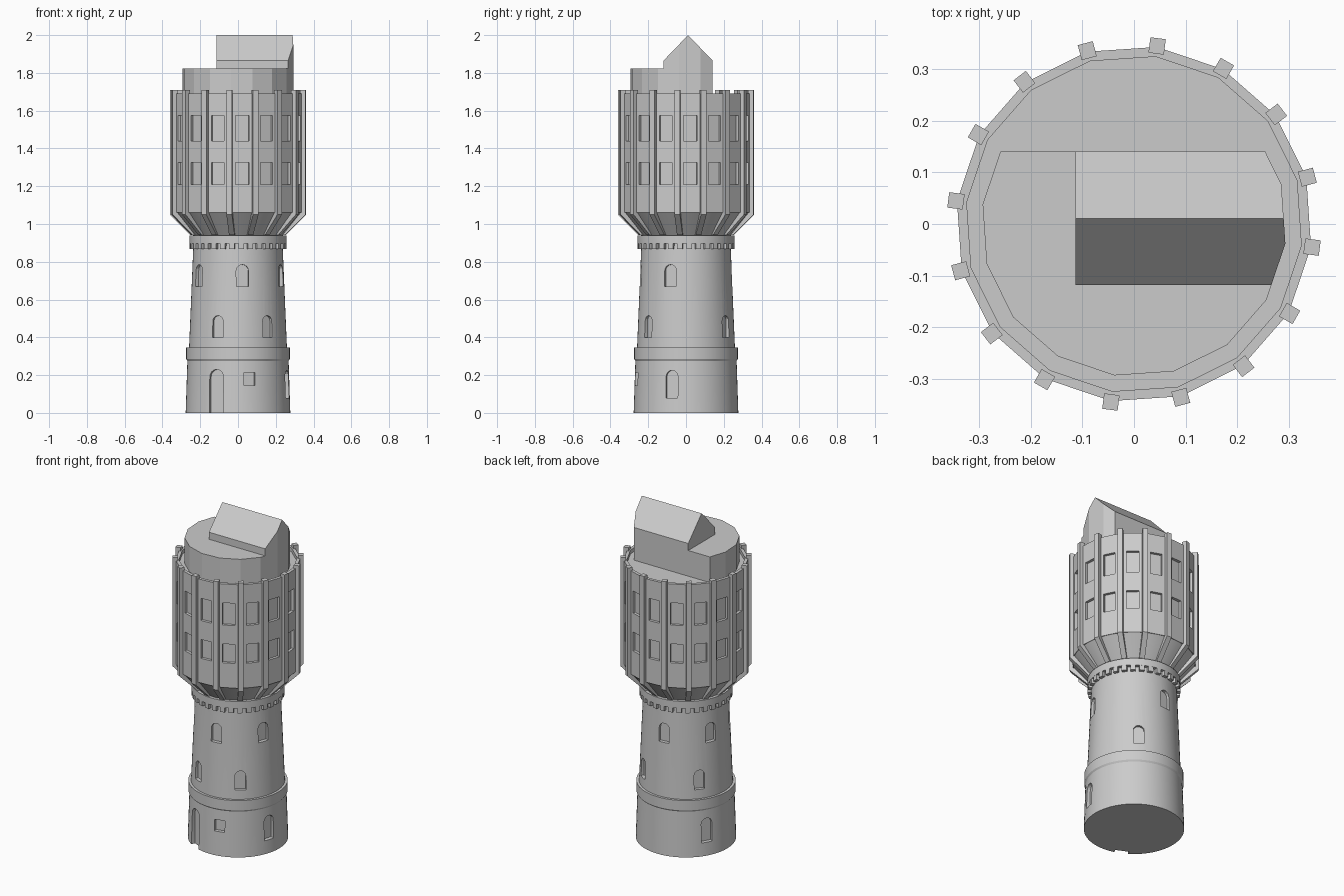
import bpy, bmesh, math
from mathutils import Vector, Matrix

if "Cube" in bpy.data.objects:
    bpy.data.objects.remove(bpy.data.objects["Cube"])

STEP = math.tau / 16
TURN = math.radians(-7.4)          # angle of the first rib

stone = bpy.data.materials.new("grey_stone")
stone.diffuse_color = (0.6, 0.6, 0.6, 1)
stone.use_nodes = True
stone.node_tree.nodes["Principled BSDF"].inputs["Base Color"].default_value = stone.diffuse_color


def finish(name, bm, smooth=False):
    bmesh.ops.recalc_face_normals(bm, faces=bm.faces[:])
    mesh = bpy.data.meshes.new(name)
    bm.to_mesh(mesh)
    bm.free()
    mesh.materials.append(stone)
    ob = bpy.data.objects.new(name, mesh)
    bpy.context.collection.objects.link(ob)
    if smooth:
        shade(ob)
    return ob


def select(ob):
    bpy.ops.object.select_all(action='DESELECT')
    ob.select_set(True)
    bpy.context.view_layer.objects.active = ob


def shade(ob):
    select(ob)
    bpy.ops.object.shade_smooth_by_angle(angle=math.radians(20))


def lathe(profile, sides, turn=0.0):
    """Closed solid turned from (radius, height) points, bottom to top."""
    bm = bmesh.new()
    rings = [[bm.verts.new((r * math.cos(turn + i * math.tau / sides),
                            r * math.sin(turn + i * math.tau / sides), z))
              for i in range(sides)] for r, z in profile]
    for a, b in zip(rings, rings[1:]):
        for i in range(sides):
            j = (i + 1) % sides
            bm.faces.new((a[i], a[j], b[j], b[i]))
    bm.faces.new(rings[0][::-1])
    bm.faces.new(rings[-1])
    return bm


def prism(bm, points, offset, matrix):
    """Extrude a 3D outline by offset, placed by matrix."""
    a = [bm.verts.new(matrix @ Vector(p)) for p in points]
    b = [bm.verts.new(matrix @ (Vector(p) + Vector(offset))) for p in points]
    bm.faces.new(a)
    bm.faces.new(b[::-1])
    for i in range(len(a)):
        j = (i + 1) % len(a)
        bm.faces.new((a[i], b[i], b[j], a[j]))


def opening(bm, angle, r_back, width, z0, z1, arched=True):
    """Window shaped cutter facing outwards at the given angle."""
    h = width / 2
    pts = [(r_back, -h, z0), (r_back, h, z0)]
    if arched:
        pts += [(r_back, h * math.cos(t), z1 - h + h * math.sin(t))
                for t in (math.pi * k / 8 for k in range(9))]
    else:
        pts += [(r_back, h, z1), (r_back, -h, z1)]
    prism(bm, pts, (0.1, 0, 0), Matrix.Rotation(angle, 4, 'Z'))


def cut(ob, bm):
    cutter = finish("window_cutter", bm)
    cutter.hide_render = True
    select(ob)
    mod = ob.modifiers.new("openings", 'BOOLEAN')
    mod.operation = 'DIFFERENCE'
    mod.solver = 'EXACT'
    mod.object = cutter
    bpy.ops.object.modifier_apply(modifier=mod.name)
    bpy.data.objects.remove(cutter)


# Tapered shaft with a projecting band
shaft = finish("shaft", lathe([(0.277, 0), (0.268, 0.275), (0.274, 0.285), (0.274, 0.345),
                               (0.259, 0.345), (0.237, 0.87), (0.235, 0.95)], 64))
holes = bmesh.new()
opening(holes, math.radians(-115), 0.25, 0.08, -0.02, 0.23)             # door
opening(holes, math.radians(-77), 0.25, 0.06, 0.145, 0.215, False)      # square window
for deg in (-16, 150):
    opening(holes, math.radians(deg), 0.25, 0.065, 0.08, 0.225)
for deg in (-115, -52, 56, 142):
    opening(holes, math.radians(deg), 0.236, 0.06, 0.4, 0.515)
for deg in (-149, -84.5, -20, 95, 159):
    opening(holes, math.radians(deg), 0.223, 0.065, 0.67, 0.785)
cut(shaft, holes)
shade(shaft)

# Collar with a row of teeth below it
finish("collar", lathe([(0.23, 0.897), (0.257, 0.897), (0.257, 0.94), (0.23, 0.94)], 64), True)
bm = bmesh.new()
for i in range(32):
    prism(bm, [(0.23, -0.014, 0.868), (0.256, -0.014, 0.868),
               (0.256, -0.014, 0.9), (0.23, -0.014, 0.9)], (0, 0.028, 0),
          Matrix.Rotation(TURN + i * STEP / 2, 4, 'Z'))
finish("collar_teeth", bm)

# Flared underside of the tank housing
finish("flare", lathe([(0.235, 0.935), (0.338, 1.062)], 64), True)

# Sixteen sided housing with a low parapet and sunken deck
housing = finish("housing", lathe([(0.3, 1.06), (0.345, 1.06), (0.345, 1.69), (0.326, 1.69),
                                   (0.326, 1.667)], 16, TURN))
holes = bmesh.new()
for i in range(16):
    for z0, z1 in ((1.21, 1.325), (1.44, 1.575)):
        opening(holes, TURN + (i + 0.5) * STEP, 0.322, 0.07, z0, z1, False)
cut(housing, holes)

# Ribs with slanted feet at every corner
bm = bmesh.new()
for i in range(16):
    prism(bm, [(0.332, -0.015, 1.71), (0.362, -0.015, 1.71), (0.362, -0.015, 1.05),
               (0.255, -0.015, 0.943), (0.235, -0.015, 0.943), (0.332, -0.015, 1.065)],
          (0, 0.03, 0), Matrix.Rotation(TURN + i * STEP, 4, 'Z'))
finish("ribs", bm)


def slice_off(bm, co, no):
    geom = bm.verts[:] + bm.edges[:] + bm.faces[:]
    res = bmesh.ops.bisect_plane(bm, geom=geom, plane_co=co, plane_no=no, clear_outer=True)
    edges = [e for e in res["geom_cut"] if isinstance(e, bmesh.types.BMEdge)]
    if edges:
        bmesh.ops.contextual_create(bm, geom=edges)


# Upper drum, cut flat at the back
bm = lathe([(0.295, 1.65), (0.295, 1.823)], 16, TURN)
slice_off(bm, (0, 0.14, 0), (0, 1, 0))
finish("upper_drum", bm)

# Gabled roof house, its right end trimmed to the drum outline
bm = bmesh.new()
prism(bm, [(-0.113, -0.118, 1.815), (-0.113, 0.14, 1.815), (-0.113, 0.14, 1.866),
           (-0.113, 0.011, 2.0), (-0.113, -0.118, 1.866)], (0.5, 0, 0), Matrix())
for i in range(-2, 3):
    a = TURN + (i + 0.5) * STEP
    no = Vector((math.cos(a), math.sin(a), 0))
    slice_off(bm, no * 0.295 * math.cos(STEP / 2), no)
finish("roof_house", bm)
